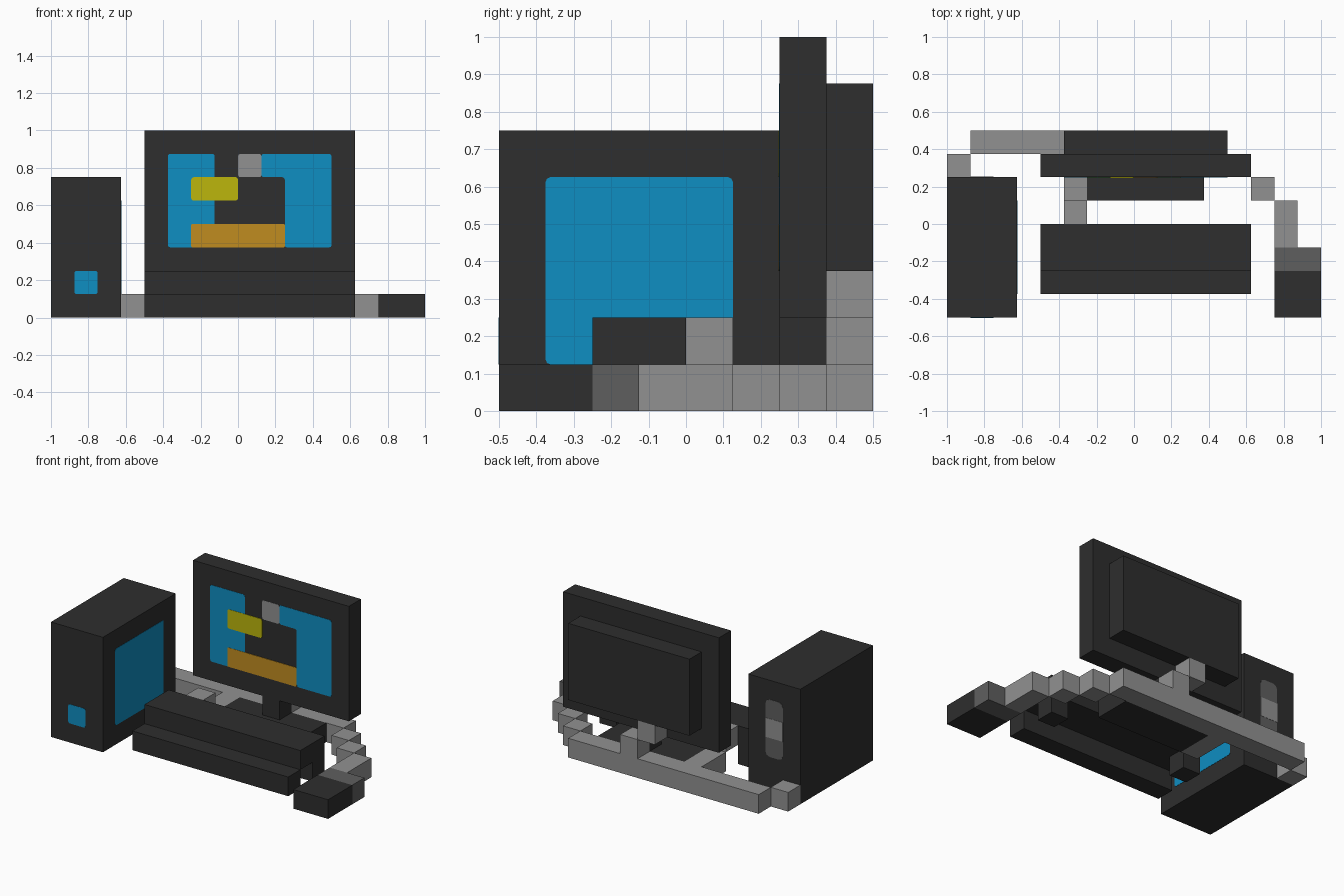
import bpy, bmesh
from mathutils import Vector

if "Cube" in bpy.data.objects:
    bpy.data.objects.remove(bpy.data.objects["Cube"], do_unlink=True)

U = 0.125  # block size: all layout numbers below are in blocks


def material(name, rgb):
    """Flat material from 0-255 sRGB values."""
    lin = [(c / 255 / 12.92) if c < 11 else ((c / 255 + 0.055) / 1.055) ** 2.4 for c in rgb]
    m = bpy.data.materials.new(name)
    m.use_nodes = True
    m.diffuse_color = (*lin, 1)
    bsdf = next(n for n in m.node_tree.nodes if n.type == 'BSDF_PRINCIPLED')
    bsdf.inputs["Base Color"].default_value = (*lin, 1)
    return m


CHARCOAL = material("charcoal", (46, 46, 46))
GREY = material("cable_grey", (145, 145, 145))
MID = material("dark_grey", (95, 95, 95))
BLUE = material("screen_blue", (15, 142, 194))
YELLOW = material("yellow", (188, 182, 12))
ORANGE = material("orange", (192, 140, 32))


def finish(name, bm, mat):
    bmesh.ops.recalc_face_normals(bm, faces=bm.faces)
    me = bpy.data.meshes.new(name)
    bm.to_mesh(me)
    bm.free()
    me.materials.append(mat)
    ob = bpy.data.objects.new(name, me)
    bpy.context.collection.objects.link(ob)
    return ob


def blocks(name, mat, *boxes):
    """One object made of boxes (x0, x1, y0, y1, z0, z1)."""
    bm = bmesh.new()
    for x0, x1, y0, y1, z0, z1 in boxes:
        vs = bmesh.ops.create_cube(bm, size=1)["verts"]
        for v in vs:
            v.co = Vector((x0 + (v.co.x + .5) * (x1 - x0),
                           y0 + (v.co.y + .5) * (y1 - y0),
                           z0 + (v.co.z + .5) * (z1 - z0))) * U
    return finish(name, bm, mat)


def rect(u0, u1, v0, v1):
    return [(u0, v0), (u1, v0), (u1, v1), (u0, v1)]


def plate(name, mat, outline, normal, depth, layer=1, radius=0.012):
    """Thin rounded plate lying on the plane normal * depth; v is always z."""
    n = Vector(normal)
    side = Vector((abs(n.y), abs(n.x), 0))
    base = Vector((abs(n.x), abs(n.y), 0)) * depth
    bm = bmesh.new()
    vs = [bm.verts.new((base + side * u + Vector((0, 0, v))) * U) for u, v in outline]
    bm.faces.new(vs)
    if radius:
        bmesh.ops.bevel(bm, geom=bm.verts[:], offset=radius, segments=2,
                        profile=0.5, affect='VERTICES')
    ext = bmesh.ops.extrude_face_region(bm, geom=bm.faces[:])["geom"]
    bmesh.ops.translate(bm, vec=n * 0.0015 * layer,
                        verts=[g for g in ext if isinstance(g, bmesh.types.BMVert)])
    return finish(name, bm, mat)


FRONT, BACK, LEFT = (0, -1, 0), (0, 1, 0), (1, 0, 0)

# Computer tower with power button, side window and rear sockets
blocks("tower_case", CHARCOAL, (-8, -5, -4, 2, 0, 6))
plate("tower_button", BLUE, rect(-7, -6, 1, 2), FRONT, -4)
plate("tower_side_window", BLUE, rect(-3, 1, 1, 5), LEFT, -5)
plate("tower_rear_sockets", MID, rect(-7, -6, 2, 5), BACK, 2, radius=0.03)
plate("tower_rear_socket_middle", GREY, rect(-7, -6, 3, 4), BACK, 2, 2, 0)

# Monitor, rear housing and stand
blocks("monitor_frame", CHARCOAL, (-4, 5, 2, 3, 2, 8))
blocks("monitor_rear_housing", CHARCOAL, (-3, 4, 3, 4, 3, 7))
blocks("monitor_neck", CHARCOAL, (0, 1, 2, 3, 1, 2))
blocks("monitor_base", CHARCOAL, (-2, 3, 1, 3, 0, 1))

# Picture on the screen
plate("screen_blue_left", BLUE, rect(-3, -1, 3, 7), FRONT, 2)
plate("screen_blue_right", BLUE,
      [(2, 3), (4, 3), (4, 7), (1, 7), (1, 6), (2, 6)], FRONT, 2)
plate("screen_grey_patch", GREY, rect(0, 1, 6, 7), FRONT, 2)
plate("screen_yellow_patch", YELLOW, rect(-2, 0, 5, 6), FRONT, 2, 2)
plate("screen_orange_patch", ORANGE, rect(-2, 2, 3, 4), FRONT, 2, 2, 0.005)

# Keyboard: low front step, raised rear step on two feet
blocks("keyboard_front_step", CHARCOAL, (-4, 5, -3, -2, 0, 1))
blocks("keyboard_rear_step", CHARCOAL, (-4, 5, -2, 0, 1, 2))
blocks("keyboard_feet", CHARCOAL, (-4, -3, -1, 0, 0, 1), (4, 5, -1, 0, 0, 1))

# Mouse
blocks("mouse_body", CHARCOAL, (6, 8, -4, -2, 0, 1))
blocks("mouse_buttons", MID, (6, 8, -2, -1, 0, 1))

# Cables
blocks("mouse_cable", GREY, (6, 7, -1, 1, 0, 1), (5, 6, 1, 2, 0, 1), (4, 5, 2, 3, 0, 1))
blocks("main_cable", GREY, (-7, 4, 3, 4, 0, 1), (-8, -7, 2, 3, 0, 1))
blocks("keyboard_cable", GREY, (-3, -2, 0, 1, 1, 2), (-3, -2, 1, 3, 0, 1))
blocks("monitor_cable", GREY, (0, 1, 3, 4, 1, 2), (-1, 0, 3, 4, 2, 3))
